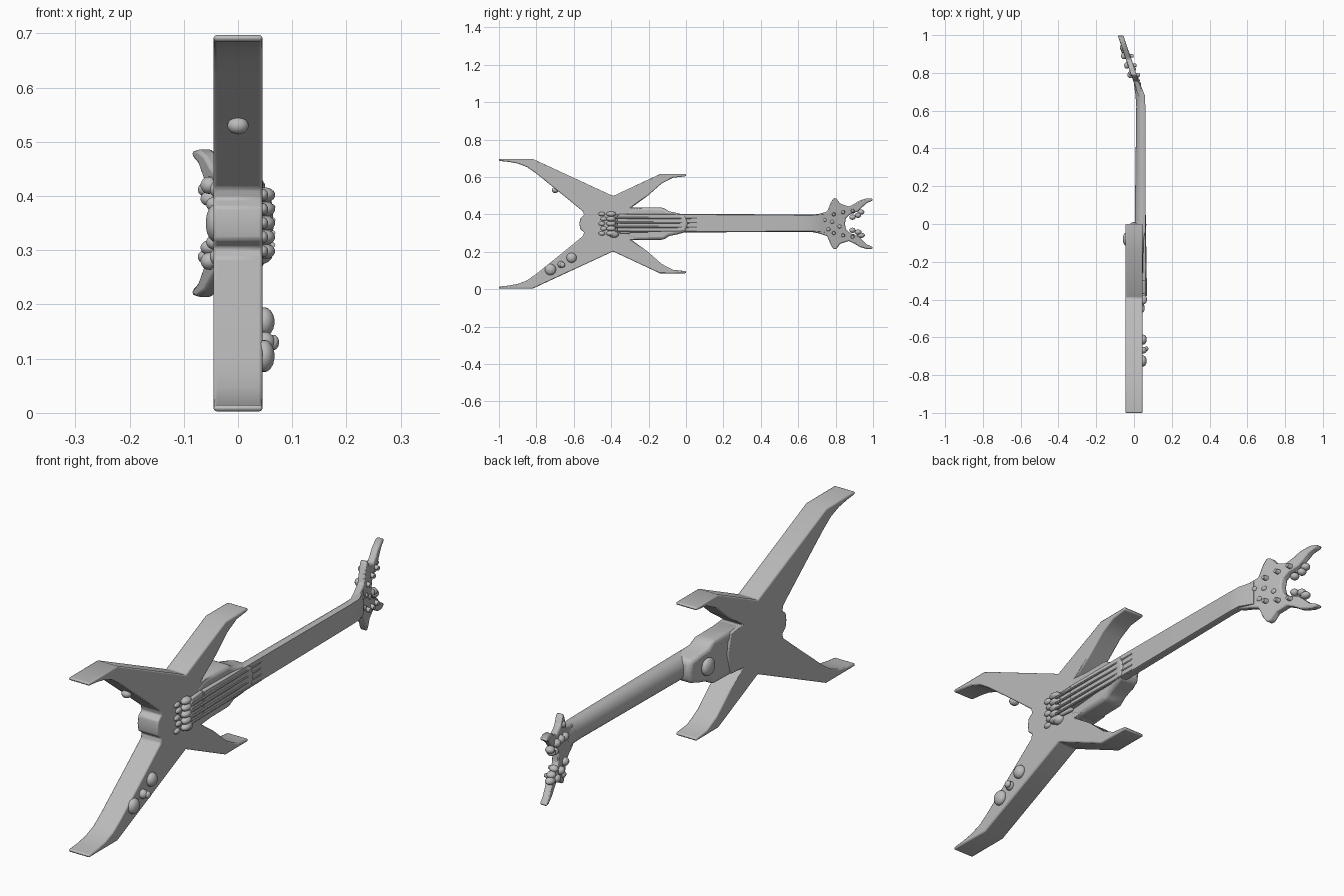
import bpy, bmesh, math, random
from mathutils import Vector, Matrix

cube = bpy.data.objects.get("Cube")
if cube:
    bpy.data.objects.remove(cube, do_unlink=True)

random.seed(4)
MID = 0.35   # height of the string axis

grey = bpy.data.materials.new("plain grey")
grey.use_nodes = True
GREY = (0.5, 0.5, 0.5, 1)
grey.diffuse_color = GREY
grey.node_tree.nodes["Principled BSDF"].inputs["Base Color"].default_value = GREY


def finish(name, bm, bevel=0.0, segments=2, angle=35):
    bmesh.ops.recalc_face_normals(bm, faces=bm.faces)
    me = bpy.data.meshes.new(name)
    bm.to_mesh(me)
    bm.free()
    ob = bpy.data.objects.new(name, me)
    bpy.context.collection.objects.link(ob)
    me.materials.append(grey)
    if bevel:
        m = ob.modifiers.new("soft edges", 'BEVEL')
        m.width, m.segments, m.limit_method = bevel, segments, 'ANGLE'
        m.angle_limit = math.radians(30)
    for o in bpy.context.selected_objects:
        o.select_set(False)
    ob.select_set(True)
    bpy.context.view_layer.objects.active = ob
    bpy.ops.object.shade_smooth_by_angle(angle=math.radians(angle))
    return ob


def mirrored(half):
    """Close a (y, height above axis) half outline by mirroring it."""
    return half + [(y, -h) for y, h in reversed(half) if h > 0]


def slab(name, half, x0, x1, bevel, lean=lambda y: 0.0, segments=2):
    """Flat plate from a half outline, optionally leaning in x along y."""
    bm = bmesh.new()
    pts = mirrored(half)
    a, b = [[bm.verts.new((x + lean(y), y, MID + h)) for y, h in pts] for x in (x0, x1)]
    bm.faces.new(a)
    bm.faces.new(b)
    n = len(pts)
    for i in range(n):
        j = (i + 1) % n
        bm.faces.new((a[i], a[j], b[j], b[i]))
    return finish(name, bm, bevel, segments)


def blob(name, loc, size):
    bm = bmesh.new()
    bmesh.ops.create_uvsphere(bm, u_segments=14, v_segments=9, radius=1)
    bmesh.ops.scale(bm, vec=size, verts=bm.verts)
    bmesh.ops.translate(bm, vec=loc, verts=bm.verts)
    return finish(name, bm, angle=80)


def rod(name, p, q, r1, r2, sides=12, bevel=0.0):
    p, q = Vector(p), Vector(q)
    d = q - p
    bm = bmesh.new()
    mat = Matrix.Translation((p + q) / 2) @ d.to_track_quat('Z', 'Y').to_matrix().to_4x4()
    bmesh.ops.create_cone(bm, cap_ends=True, segments=sides, radius1=r1, radius2=r2,
                          depth=d.length, matrix=mat)
    return finish(name, bm, bevel)


# Four-horned body
slab("body", [(-0.57, 0.0), (-0.565, 0.03), (-0.545, 0.045), (-0.55, 0.065), (-0.66, 0.155),
              (-0.80, 0.268), (-0.85, 0.303), (-0.90, 0.322), (-0.95, 0.331), (-1.0, 0.336),
              (-1.0, 0.347), (-0.82, 0.347), (-0.39, 0.148), (-0.14, 0.265), (0.0, 0.265),
              (0.0, 0.254), (-0.07, 0.246), (-0.13, 0.215), (-0.21, 0.145), (-0.29, 0.088),
              (-0.22, 0.082), (-0.20, 0.0)], -0.045, 0.045, 0.005)

# Neck pocket and heel
slab("heel", [(-0.34, 0.0), (-0.32, 0.07), (-0.27, 0.088), (-0.12, 0.086), (-0.09, 0.066),
              (-0.05, 0.058), (0.0, 0.044), (0.01, 0.0)], -0.042, 0.046, 0.015,
     lean=lambda y: 0.022 * max(0, (y + 0.12) / 0.13), segments=3)
blob("heel_button", (-0.042, -0.08, MID), (0.018, 0.035, 0.035))

# Neck with rounded back, lofted from half-ellipse sections
bm = bmesh.new()
rings = []
for y, back, half, front in [(-0.3, 0.0, 0.05, 0.06), (0.0, 0.004, 0.05, 0.06),
                             (0.62, 0.012, 0.046, 0.06), (0.68, 0.008, 0.046, 0.058),
                             (0.74, 0.0, 0.052, 0.034)]:
    edge = front - 0.012
    arc = [(edge - (edge - back) * math.sin(t), half * math.cos(t))
           for t in [math.pi * k / 12 for k in range(13)]]
    sec = [(front, half - 0.004)] + arc + [(front, -half + 0.004)]
    rings.append([bm.verts.new((x, y, MID + 0.003 + h)) for x, h in sec])
for a, b in zip(rings, rings[1:]):
    for i in range(len(a)):
        j = (i + 1) % len(a)
        bm.faces.new((a[i], a[j], b[j], b[i]))
bm.faces.new(rings[0])
bm.faces.new(rings[-1])
finish("neck", bm)


# Leaning, clawed headstock
def lean(y):
    return -0.34 * (y - 0.68)


slab("headstock", [(0.67, 0.0), (0.67, 0.044), (0.71, 0.052), (0.755, 0.066), (0.775, 0.115),
                   (0.79, 0.138), (0.805, 0.134), (0.825, 0.107), (0.87, 0.092), (0.90, 0.106),
                   (0.93, 0.125), (0.97, 0.136), (1.0, 0.133), (0.995, 0.122), (0.965, 0.110),
                   (0.94, 0.086), (0.92, 0.066), (0.88, 0.052), (0.855, 0.03), (0.85, 0.0)],
     0.022, 0.052, 0.006, lean)

# Tuners on both sides of the headstock
for side, label in ((1, "upper"), (-1, "lower")):
    for k, (y, h) in enumerate([(0.79, 0.05), (0.84, 0.062), (0.89, 0.07)]):
        z = MID + side * h
        x = lean(y)
        rod(f"{label}_tuner_post_{k}", (x + 0.045, y, z), (x + 0.068, y, z), 0.011, 0.008)
        blob(f"{label}_tuner_case_{k}", (x + 0.018, y, z), (0.016, 0.018, 0.016))
    for k, (y, h) in enumerate([(0.89, 0.035), (0.92, 0.045), (0.935, 0.062), (0.80, 0.10)]):
        blob(f"{label}_tuner_key_{k}", (0.03 + lean(y), y, MID + side * h),
             (0.018, 0.016 + random.random() * 0.006, 0.014))
for k, (y, h) in enumerate([(0.74, 0.02), (0.76, -0.03), (0.78, 0.01), (0.82, -0.015)]):
    blob(f"headstock_stud_{k}", (0.05 + lean(y), y, MID + h), (0.008, 0.012, 0.010))

# Strings over the body, running into the fingerboard
for k, h in enumerate((-0.04, -0.018, 0.006, 0.03)):
    rod(f"string_{k}", (0.064, -0.38, MID + h), (0.058, 0.06, MID + h), 0.005, 0.004, 8)

# Pickup plate and bridge
slab("pickup_plate", [(-0.37, 0.0), (-0.37, 0.05), (-0.30, 0.054), (-0.28, 0.0)],
     0.04, 0.056, 0.005)
for k in range(5):
    h = -0.052 + 0.026 * k
    blob(f"bridge_saddle_{k}", (0.05, -0.40, MID + h), (0.019, 0.026, 0.014))
    blob(f"bridge_anchor_{k}", (0.046, -0.45 + 0.01 * (k % 2), MID + h), (0.010, 0.018, 0.011))
blob("bridge_tremolo_base", (0.045, -0.385, MID - 0.055), (0.02, 0.026, 0.02))

# Control knobs on the lower front horn
for k, (y, z, r) in enumerate([(-0.725, 0.105, 0.03), (-0.668, 0.132, 0.018), (-0.612, 0.168, 0.027)]):
    blob(f"control_knob_{k}", (0.048, y, z), (0.02, r, r))
blob("control_knob_cap", (0.066, -0.66, 0.13), (0.010, 0.014, 0.014))

# Cable socket under the upper front horn
blob("cable_socket", (0.0, -0.70, 0.53), (0.02, 0.018, 0.016))
